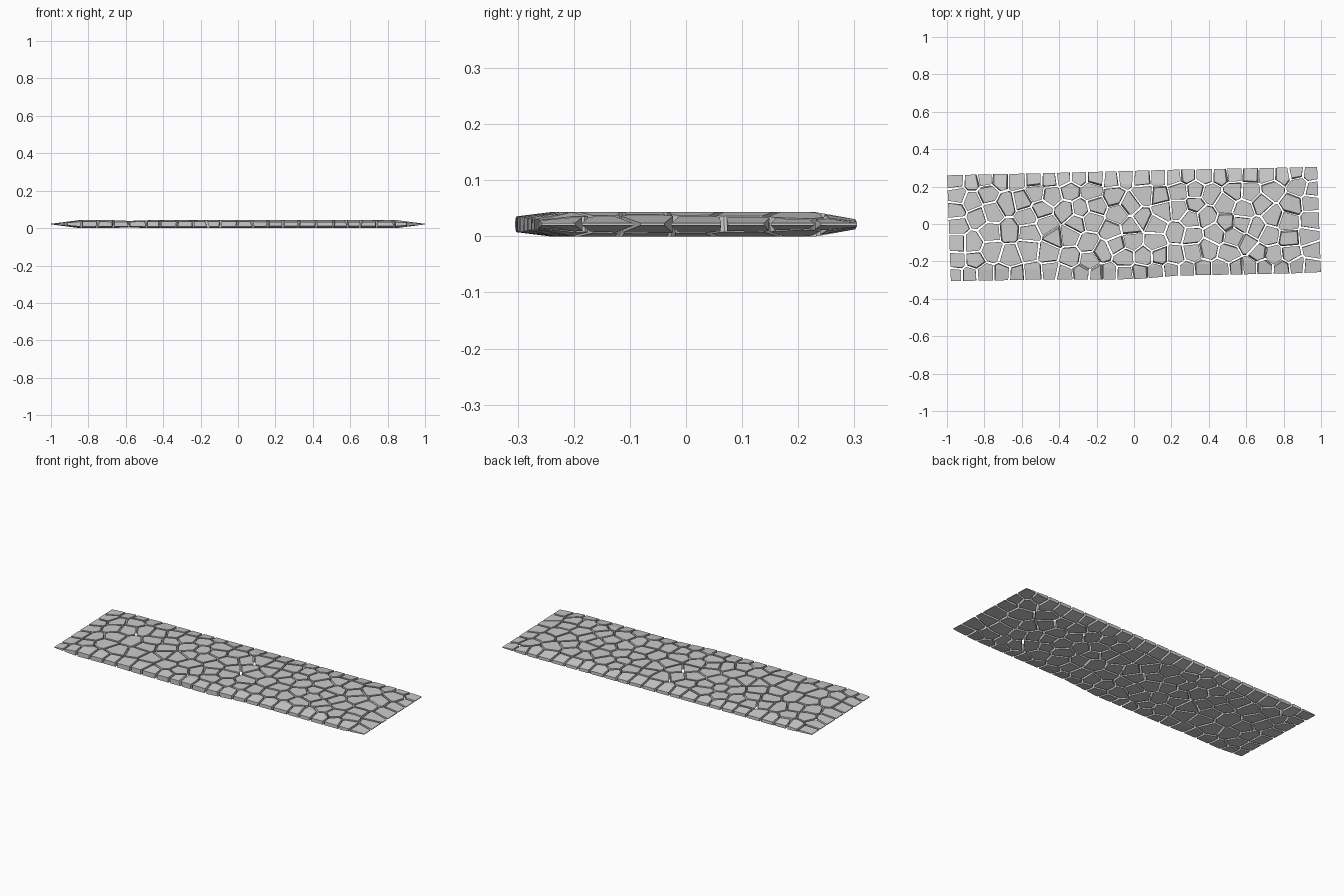
import bpy, bmesh, random
from mathutils import Vector

if "Cube" in bpy.data.objects:
    bpy.data.objects.remove(bpy.data.objects["Cube"])

random.seed(11)
GAP, H = 0.012, 0.043

# Stations along the path: x, front y, back y, half thickness of crown,
# half thickness at front edge, half thickness at back edge
STATIONS = [
    (-0.99, -0.305, 0.26, 0.002, 0.002, 0.002),
    (-0.84, -0.303, 0.264, 0.0215, 0.014, 0.009),
    (-0.66, -0.300, 0.268, 0.0205, 0.012, 0.009),
    (-0.58, -0.298, 0.269, 0.0165, 0.012, 0.009),
    (-0.50, -0.298, 0.271, 0.0205, 0.014, 0.009),
    (0.00, -0.295, 0.284, 0.0215, 0.014, 0.009),
    (0.22, -0.276, 0.290, 0.0215, 0.010, 0.009),
    (0.84, -0.264, 0.302, 0.0215, 0.010, 0.009),
    (0.99, -0.257, 0.305, 0.002, 0.002, 0.002),
]


def edges_at(x):
    """Front and back y of the outline at x."""
    for a, b in zip(STATIONS, STATIONS[1:]):
        if x <= b[0]:
            t = (x - a[0]) / (b[0] - a[0])
            return a[1] + t * (b[1] - a[1]), a[2] + t * (b[2] - a[2])
    return STATIONS[-1][1:3]


# Whole slab with tapered borders, to be split into stones
slab = bmesh.new()
rings = []
for x, y0, y1, c, e0, e1 in STATIONS:
    profile = [(y0, -e0), (y0 + 0.06, -c), (y1 - 0.07, -c), (y1, -e1),
               (y1, e1), (y1 - 0.07, c), (y0 + 0.06, c), (y0, e0)]
    rings.append([slab.verts.new((x - y / 28, y, H / 2 + z)) for y, z in profile])
for a, b in zip(rings, rings[1:]):
    for i in range(8):
        j = (i + 1) % 8
        slab.faces.new((a[i], a[j], b[j], b[i]))
slab.faces.new(rings[0])
slab.faces.new(rings[-1])
bmesh.ops.recalc_face_normals(slab, faces=slab.faces)

# Stone centres: a row of small border stones, then scattered inner ones
seeds = []


def jitter(a):
    return random.uniform(-a, a)


def add_seed(x, y):
    seeds.append(Vector((x, y, H / 2 + jitter(0.013))))


for i in range(24):
    for side in (0, 1):
        x = -0.955 + i * 1.91 / 23 + jitter(0.012)
        y = edges_at(x)[side] + (0.028 if side == 0 else -0.028)
        add_seed(x, y + jitter(0.008))
for i in range(1, 6):
    for side in (-1, 1):
        y0, y1 = edges_at(side * 0.95)
        add_seed(side * 0.95 + jitter(0.012),
                 y0 + 0.03 + (y1 - y0 - 0.06) * i / 6 + jitter(0.012))
for _ in range(6000):
    x = random.uniform(-0.92, 0.92)
    y0, y1 = edges_at(x)
    y = random.uniform(y0 + 0.06, y1 - 0.06)
    if all((s.x - x) ** 2 + (s.y - y) ** 2 > 0.076 ** 2 for s in seeds):
        add_seed(x, y)

# Cut one stone per centre out of the slab, leaving narrow joints
out = bmesh.new()
for s in seeds:
    bm = slab.copy()
    near = sorted((o for o in seeds if 0 < (o - s).length < 0.3),
                  key=lambda o: (o - s).length)
    for o in near:
        n = (o - s).normalized()
        p = (o + s) / 2 - n * GAP / 2
        if not any((v.co - p).dot(n) > 1e-6 for v in bm.verts):
            continue
        res = bmesh.ops.bisect_plane(
            bm, geom=bm.verts[:] + bm.edges[:] + bm.faces[:], dist=1e-6,
            plane_co=p, plane_no=n, clear_outer=True)
        rim = [g for g in res["geom_cut"]
               if isinstance(g, bmesh.types.BMEdge) and g.is_boundary]
        bmesh.ops.holes_fill(bm, edges=rim, sides=0)
    bmesh.ops.recalc_face_normals(bm, faces=bm.faces)
    tmp = bpy.data.meshes.new("tmp")
    bm.to_mesh(tmp)
    out.from_mesh(tmp)
    bpy.data.meshes.remove(tmp)
    bm.free()
slab.free()

# Finished path
mesh = bpy.data.meshes.new("paving_stones")
out.to_mesh(mesh)
out.free()
bpy.context.collection.objects.link(bpy.data.objects.new("paving_stones", mesh))
